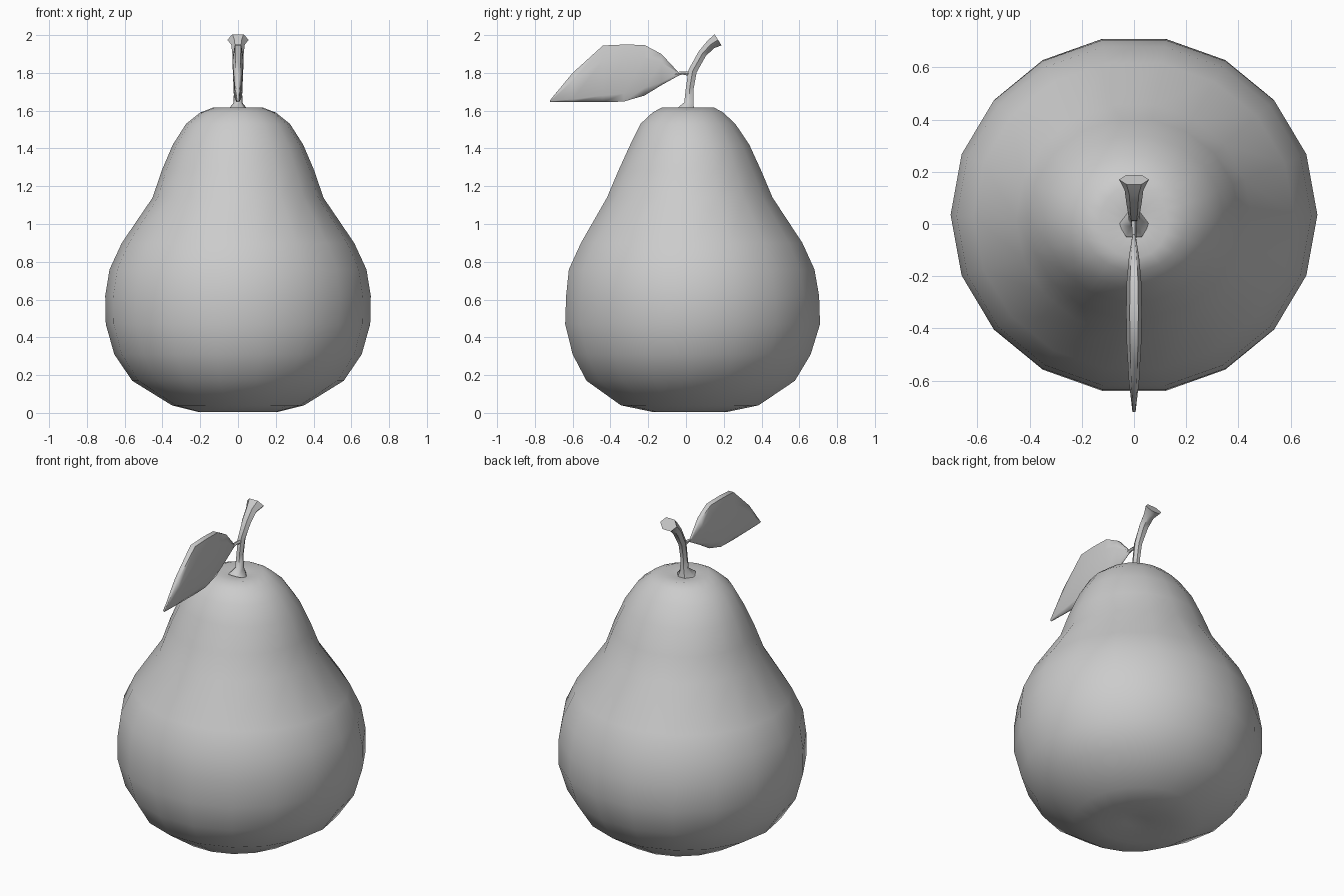
import bpy, bmesh
from math import sin, cos, tau
from mathutils import Vector

cube = bpy.data.objects.get("Cube")
if cube:
    bpy.data.objects.remove(cube)

grey = bpy.data.materials.new("plain grey")
grey.use_nodes = True
grey.diffuse_color = (0.6, 0.6, 0.6, 1)
grey.node_tree.nodes["Principled BSDF"].inputs["Base Color"].default_value = grey.diffuse_color


def loft(name, rings, angle):
    """Skin a list of equal-length point rings and close both ends."""
    bm = bmesh.new()
    loops = [[bm.verts.new(p) for p in ring] for ring in rings]
    n = len(loops[0])
    for a, b in zip(loops, loops[1:]):
        for i in range(n):
            j = (i + 1) % n
            bm.faces.new((a[i], a[j], b[j], b[i]))
    bm.faces.new(loops[0][::-1])
    bm.faces.new(loops[-1])
    bmesh.ops.recalc_face_normals(bm, faces=bm.faces)
    mesh = bpy.data.meshes.new(name)
    bm.to_mesh(mesh)
    bm.free()
    mesh.materials.append(grey)
    obj = bpy.data.objects.new(name, mesh)
    bpy.context.collection.objects.link(obj)
    bpy.ops.object.select_all(action="DESELECT")
    obj.select_set(True)
    bpy.context.view_layer.objects.active = obj
    bpy.ops.object.shade_smooth_by_angle(angle=angle)
    return obj


def tube(name, path, sides):
    """Tube through (y, z, half width in x, half width in y-z) points."""
    pts = [Vector((0, y, z)) for y, z, _, _ in path]
    rings = []
    for k, (y, z, rx, rt) in enumerate(path):
        t = (pts[min(k + 1, len(pts) - 1)] - pts[max(k - 1, 0)]).normalized()
        side = t.cross(Vector((1, 0, 0)))
        rings.append([pts[k] + Vector((rx * cos(tau * i / sides), 0, 0))
                      + side * rt * sin(tau * i / sides) for i in range(sides)])
    return loft(name, rings, 0.9)


# Fruit body: height, y centre, x radius, y radius
SIDES = 18
profile = [
    (0.03, 0.02, 0.06, 0.06), (0.005, 0.02, 0.21, 0.20), (0.04, 0.02, 0.35, 0.37),
    (0.17, 0.025, 0.56, 0.56), (0.31, 0.03, 0.655, 0.64), (0.47, 0.035, 0.70, 0.685),
    (0.62, 0.035, 0.703, 0.68), (0.76, 0.03, 0.68, 0.66), (0.90, 0.03, 0.615, 0.595),
    (1.14, 0.02, 0.452, 0.445), (1.28, 0.02, 0.405, 0.385), (1.42, 0.02, 0.345, 0.32),
    (1.53, 0.01, 0.275, 0.255), (1.59, 0.01, 0.20, 0.19), (1.617, 0.01, 0.13, 0.14),
    (1.60, 0.01, 0.05, 0.05),
]
loft("pear_body", [[(rx * cos(tau * i / SIDES), cy + ry * sin(tau * i / SIDES), z)
                    for i in range(SIDES)] for z, cy, rx, ry in profile], 1.2)

# Bent stem with flared foot and cut end
tube("stem", [(0.0, 1.595, 0.06, 0.06), (0.015, 1.64, 0.025, 0.028), (0.02, 1.72, 0.02, 0.024),
              (0.035, 1.81, 0.022, 0.026), (0.085, 1.9, 0.03, 0.026),
              (0.13, 1.95, 0.036, 0.03), (0.17, 1.975, 0.057, 0.04)], 6)

# Thin leaf stalk
tube("leaf_stalk", [(0.03, 1.795, 0.014, 0.014), (-0.02, 1.8, 0.01, 0.009),
                    (-0.07, 1.79, 0.008, 0.012)], 5)

# Upright leaf: y, bottom, ridge, top, half thickness
leaf = [
    (-0.72, 1.645, 1.65, 1.655, 0.006), (-0.6, 1.645, 1.66, 1.80, 0.02),
    (-0.44, 1.645, 1.68, 1.945, 0.029), (-0.33, 1.648, 1.69, 1.95, 0.03),
    (-0.22, 1.68, 1.72, 1.948, 0.028), (-0.13, 1.735, 1.75, 1.90, 0.02),
    (-0.04, 1.785, 1.79, 1.803, 0.006),
]
rings = []
for y, bottom, ridge, top, w in leaf:
    right = [(0.25 * w, y, bottom), (0.75 * w, y, ridge),
             (w, y, ridge + 0.7 * (top - ridge)), (0.55 * w, y, top)]
    rings.append(right + [(-x, y, z) for x, y, z in reversed(right)])
loft("leaf", rings, 1.2)
